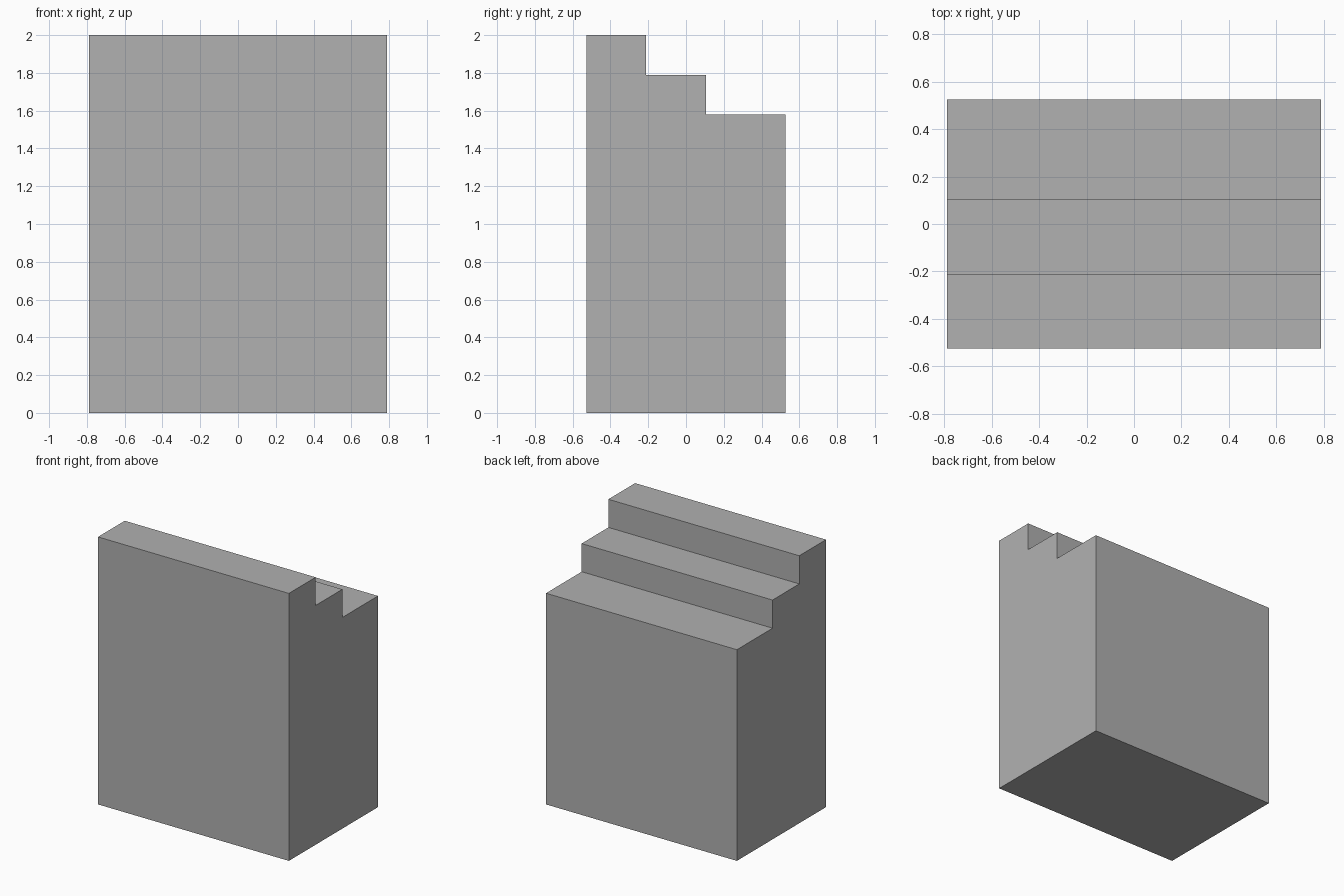
import bpy
import bmesh

if "Cube" in bpy.data.objects:
    bpy.data.objects.remove(bpy.data.objects["Cube"])

U = 2 / 19  # grid unit: the block is 15 wide, 10 deep, 19 high
HALF_WIDTH = 7.5 * U

# Stepped side profile (y, z), descending towards the back
profile = [(-5, 0), (5, 0), (5, 15), (1, 15), (1, 17), (-2, 17), (-2, 19), (-5, 19)]

# Extrude the profile across the width
bm = bmesh.new()
side = bm.faces.new([bm.verts.new((-HALF_WIDTH, y * U, z * U)) for y, z in profile])
result = bmesh.ops.extrude_face_region(bm, geom=[side], use_keep_orig=True)
moved = [v for v in result["geom"] if isinstance(v, bmesh.types.BMVert)]
bmesh.ops.translate(bm, verts=moved, vec=(2 * HALF_WIDTH, 0, 0))
bmesh.ops.recalc_face_normals(bm, faces=bm.faces[:])

mesh = bpy.data.meshes.new("stepped_block")
bm.to_mesh(mesh)
bm.free()
block = bpy.data.objects.new("stepped_block", mesh)
bpy.context.collection.objects.link(block)

# Mid-grey surface
grey = bpy.data.materials.new("mid_grey")
grey.diffuse_color = (0.44, 0.44, 0.44, 1)
grey.use_nodes = True
grey.node_tree.nodes["Principled BSDF"].inputs["Base Color"].default_value = grey.diffuse_color
mesh.materials.append(grey)
